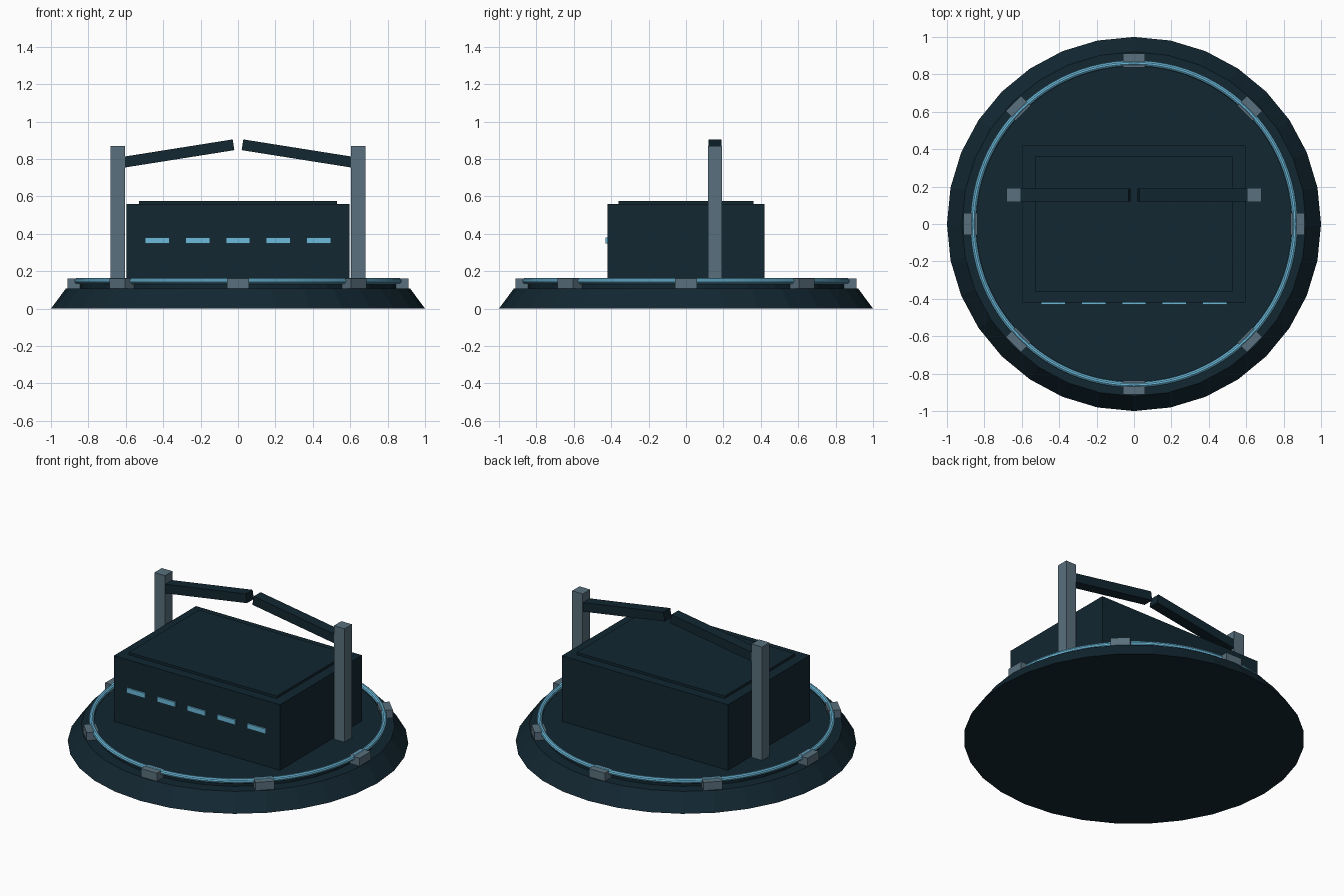
import bpy
from math import pi, sin, cos, atan2, hypot

if "Cube" in bpy.data.objects:
    bpy.data.objects.remove(bpy.data.objects["Cube"], do_unlink=True)


def material(name, rgb):
    mat = bpy.data.materials.new(name)
    mat.use_nodes = True
    mat.diffuse_color = (*rgb, 1)
    mat.node_tree.nodes["Principled BSDF"].inputs["Base Color"].default_value = (*rgb, 1)
    return mat


navy = material("dark navy", (0.006, 0.020, 0.031))
steel = material("steel grey", (0.10, 0.16, 0.205))
cyan = material("glowing cyan", (0.15, 0.50, 0.72))


def finish(name, mat):
    obj = bpy.context.object
    obj.name = name
    obj.data.materials.append(mat)
    return obj


def box(name, mat, centre, size, rotation=(0, 0, 0)):
    bpy.ops.mesh.primitive_cube_add(size=1, location=centre, rotation=rotation)
    obj = finish(name, mat)
    obj.scale = size
    return obj


def disc(name, mat, bottom_radius, top_radius, z0, z1, sides):
    bpy.ops.mesh.primitive_cone_add(vertices=sides, radius1=bottom_radius, radius2=top_radius,
                                    depth=z1 - z0, location=(0, 0, (z0 + z1) / 2))
    return finish(name, mat)


# Round platform with a raised deck
disc("platform_base", navy, 1.0, 0.92, 0, 0.108, 32)
disc("platform_deck", navy, 0.85, 0.85, 0.10, 0.135, 32)

# Light ring held by eight clamps
bpy.ops.mesh.primitive_torus_add(major_radius=0.86, minor_radius=0.016, major_segments=96,
                                 minor_segments=10, location=(0, 0, 0.148))
finish("light_ring", cyan)
bpy.ops.object.shade_smooth_by_angle()
for i in range(8):
    a = i * pi / 4
    box(f"ring_clamp_{i + 1}", steel, (0.875 * cos(a), 0.875 * sin(a), 0.133),
        (0.075, 0.115, 0.055), (0, 0, a))

# Main housing with roof plate
box("housing", navy, (0, 0, 0.345), (1.19, 0.84, 0.43))
box("roof_plate", navy, (0, 0, 0.565), (1.06, 0.72, 0.022))

# Row of lit windows on the front
for i in range(5):
    box(f"window_{i + 1}", cyan, ((i - 2) * 0.216, -0.425, 0.364), (0.13, 0.0095, 0.032))

# Side posts with rising beams that almost meet in the middle
for side, s in (("right", -1), ("left", 1)):
    box(f"{side}_post", steel, (s * 0.643, 0.155, 0.495), (0.076, 0.076, 0.75))
    x0, z0, x1, z1 = s * 0.63, 0.78, s * 0.024, 0.876
    box(f"{side}_beam", navy, ((x0 + x1) / 2, 0.155, (z0 + z1) / 2),
        (hypot(x1 - x0, z1 - z0), 0.07, 0.058), (0, s * atan2(z1 - z0, abs(x1 - x0)), 0))
